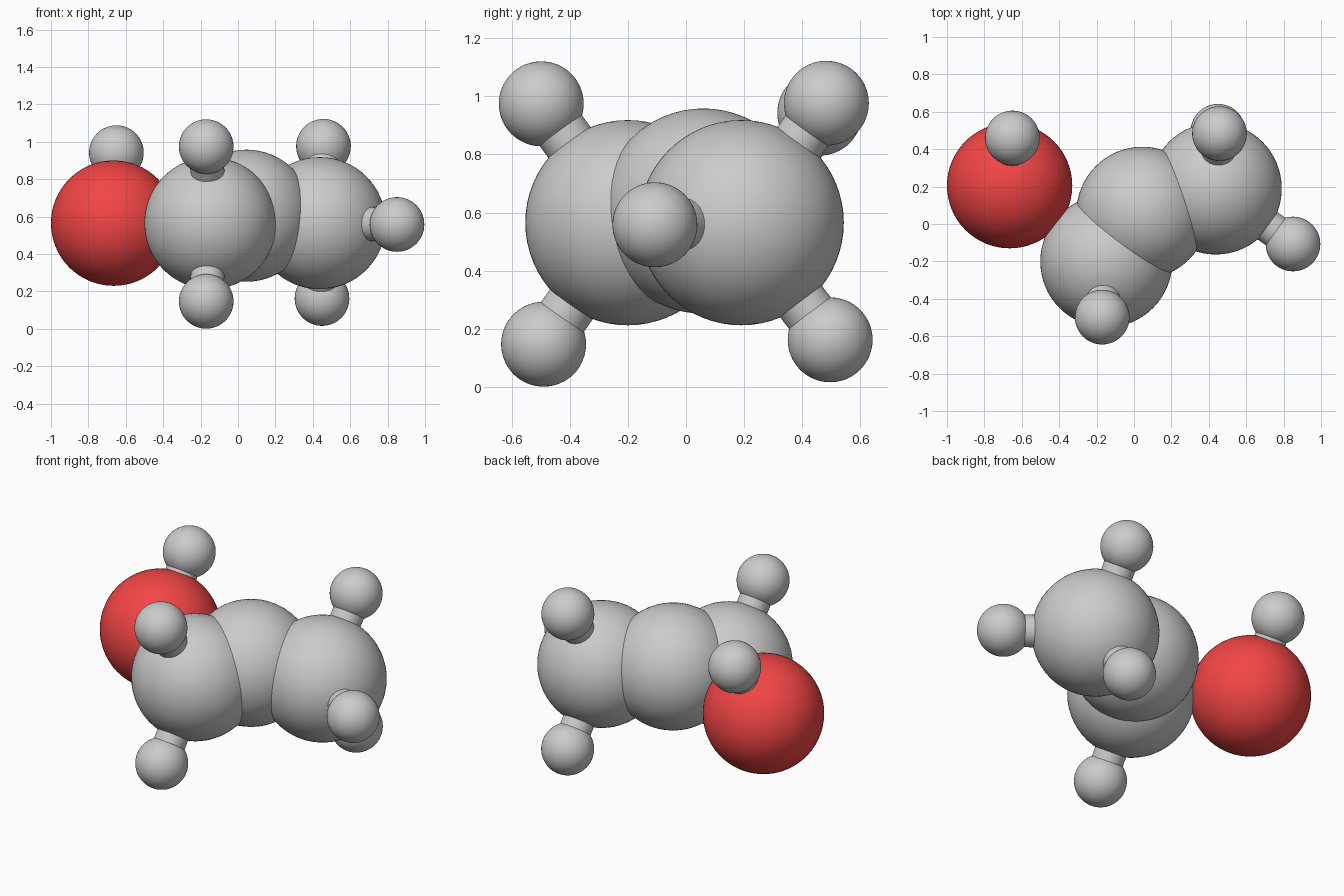
import bpy
from mathutils import Vector

if "Cube" in bpy.data.objects:
    bpy.data.objects.remove(bpy.data.objects["Cube"])

red = bpy.data.materials.new("red")
red.diffuse_color = (0.9, 0.06, 0.06, 1)
red.use_nodes = True
red.node_tree.nodes["Principled BSDF"].inputs["Base Color"].default_value = red.diffuse_color

# Atoms: name -> (centre, radius)
atoms = {
    "oxygen": ((-0.665, 0.205, 0.565), 0.335),
    "carbon_front": ((-0.148, -0.20, 0.565), 0.353),
    "carbon_middle": ((0.045, 0.06, 0.605), 0.353),
    "carbon_back": ((0.437, 0.19, 0.565), 0.353),
    "hydrogen_oxygen": ((-0.65, 0.46, 0.942), 0.146),
    "hydrogen_front_top": ((-0.17, -0.498, 0.974), 0.146),
    "hydrogen_front_bottom": ((-0.17, -0.49, 0.147), 0.146),
    "hydrogen_back_top": ((0.457, 0.483, 0.976), 0.146),
    "hydrogen_back_bottom": ((0.449, 0.496, 0.162), 0.146),
    "hydrogen_back_right": ((0.85, -0.107, 0.558), 0.146),
}
# Bonds between atoms
bonds = [
    ("oxygen", "carbon_front"),
    ("carbon_front", "carbon_middle"),
    ("carbon_middle", "carbon_back"),
    ("oxygen", "hydrogen_oxygen"),
    ("carbon_front", "hydrogen_front_top"),
    ("carbon_front", "hydrogen_front_bottom"),
    ("carbon_back", "hydrogen_back_top"),
    ("carbon_back", "hydrogen_back_bottom"),
    ("carbon_back", "hydrogen_back_right"),
]


def atom(name, centre, radius):
    bpy.ops.mesh.primitive_uv_sphere_add(segments=64, ring_count=32, radius=radius, location=centre)
    ob = bpy.context.object
    ob.name = name
    bpy.ops.object.shade_smooth()
    return ob


def bond(a, b):
    p, q = Vector(atoms[a][0]), Vector(atoms[b][0])
    bpy.ops.mesh.primitive_cylinder_add(vertices=48, radius=0.09, depth=(q - p).length, location=(p + q) / 2)
    ob = bpy.context.object
    ob.name = "bond_" + a + "_" + b
    ob.rotation_euler = (q - p).to_track_quat('Z', 'Y').to_euler()
    bpy.ops.object.shade_smooth_by_angle()


for name, (centre, radius) in atoms.items():
    ob = atom(name, centre, radius)
    if name == "oxygen":
        ob.data.materials.append(red)

for a, b in bonds:
    bond(a, b)
